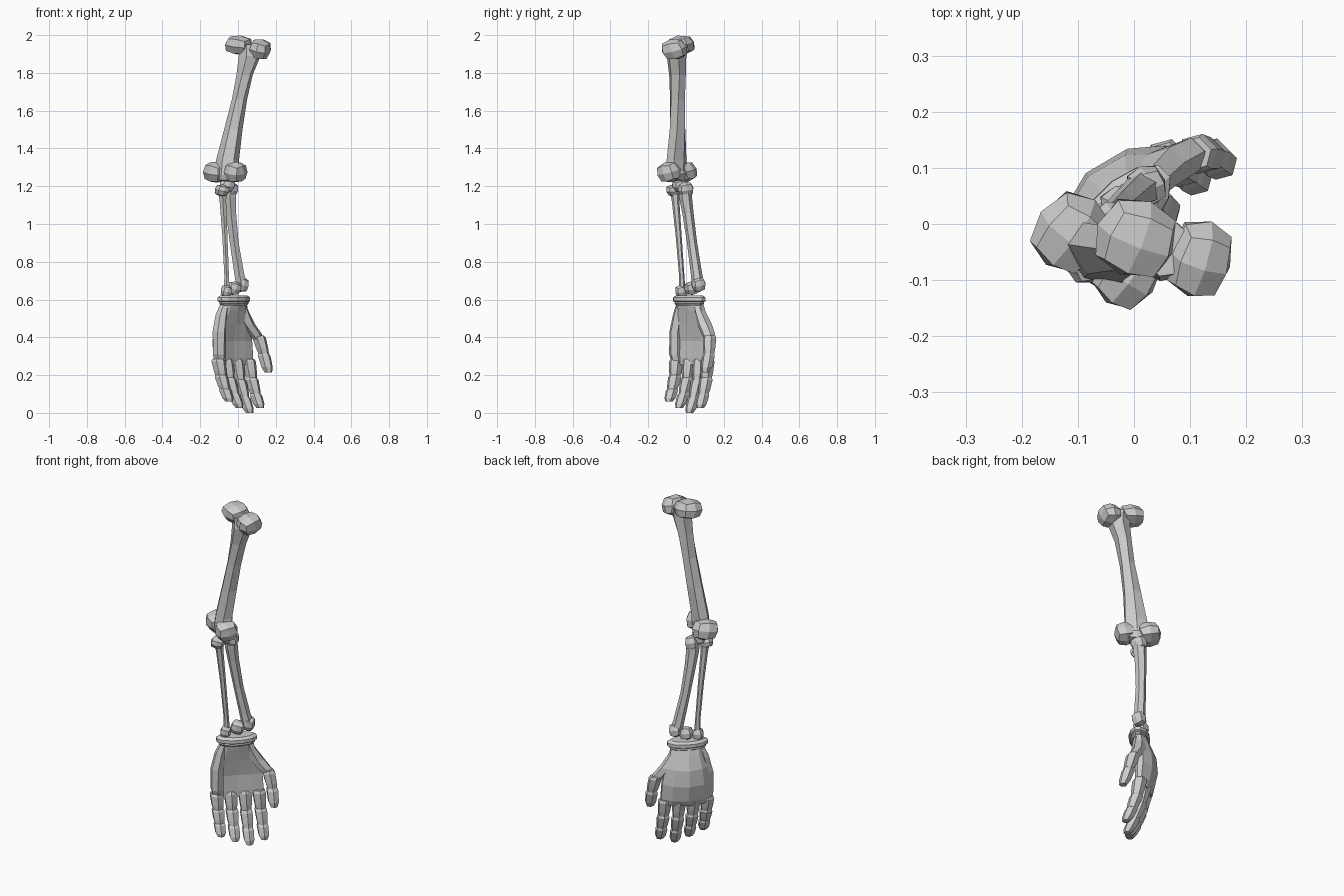
import bpy, bmesh
from math import cos, sin, pi, radians
from mathutils import Matrix, Euler

HAND = Matrix.Rotation(radians(45), 4, 'Z')   # hand frame: x across palm, y towards back of hand


def finish(name, bm, mat=Matrix()):
    bmesh.ops.recalc_face_normals(bm, faces=bm.faces)
    me = bpy.data.meshes.new(name)
    bm.to_mesh(me)
    bm.free()
    me.transform(mat)
    ob = bpy.data.objects.new(name, me)
    bpy.context.collection.objects.link(ob)


def loft(name, rings, n=8, rot=0, mat=Matrix()):
    """rings: (x, y, z, rx, ry, turn, bend) stacked along z, capped."""
    bm = bmesh.new()
    loops = []
    for x, y, z, rx, ry, turn, bend in rings:
        loop = []
        for i in range(n):
            a = 2 * pi * (i + .5) / n + rot
            u, v = rx * cos(a), ry * sin(a)
            v -= bend * cos(a) ** 2
            t = radians(turn)
            loop.append(bm.verts.new((x + u * cos(t) - v * sin(t), y + u * sin(t) + v * cos(t), z)))
        loops.append(loop)
    for a, b in zip(loops, loops[1:]):
        for i in range(n):
            j = (i + 1) % n
            bm.faces.new((a[i], a[j], b[j], b[i]))
    bm.faces.new(loops[0])
    bm.faces.new(loops[-1])
    finish(name, bm, mat)


def knob(name, c, r, turn=0, tilt=0):
    """Faceted lump: a once-divided cube pulled most of the way to a ball."""
    bm = bmesh.new()
    bmesh.ops.create_cube(bm, size=2)
    bmesh.ops.subdivide_edges(bm, edges=bm.edges[:], cuts=1, use_grid_fill=True)
    for v in bm.verts:
        v.co = v.co.normalized() * .85 + v.co * .15
        v.co = Euler((radians(tilt), radians(tilt), 0)).to_matrix() @ v.co
        v.co = (v.co.x * r[0], v.co.y * r[1], v.co.z * r[2])
    finish(name, bm, Matrix.Translation(c) @ Matrix.Rotation(radians(turn), 4, 'Z'))


# Upper arm bone
loft("upper_arm_shaft", [
    (-.06, -.055, 1.26, .078, .05, -35, 0), (-.055, -.05, 1.34, .066, .048, -35, 0),
    (-.025, -.045, 1.5, .05, .045, -30, 0), (.008, -.045, 1.66, .04, .043, -25, 0),
    (.035, -.045, 1.79, .044, .046, -17, 0), (.062, -.05, 1.89, .06, .054, -17, 0),
    (.06, -.045, 1.95, .062, .05, -17, 0)], 6)
knob("shoulder_knob_inner", (0.003, -.025, 1.948), (.074, .072, .052), -20, 12)
knob("shoulder_knob_outer", (.117, -.062, 1.925), (.058, .072, .056), -15, 15)
knob("elbow_knob_inner", (-.113, -.015, 1.275), (.066, .074, .058), -35, 12)
knob("elbow_knob_outer", (-.012, -.09, 1.275), (.056, .064, .056), -35, 12)
knob("elbow_bridge", (-.06, -.05, 1.265), (.07, .052, .045), -35)

# Forearm bones
loft("thick_forearm_shaft", [
    (.02, .065, .67, .034, .034, 0, 0), (.006, .055, .74, .03, .03, 0, 0),
    (-.02, .032, .9, .027, .027, 0, 0), (-.037, .01, 1.06, .031, .03, 0, 0),
    (-.042, -.002, 1.14, .035, .034, 0, 0), (-.042, -.005, 1.19, .035, .035, 0, 0)], 6)
loft("thin_forearm_shaft", [
    (-.06, -.02, .63, .02, .018, 0, 0), (-.06, -.022, .72, .014, .014, 0, 0),
    (-.07, -.04, .95, .016, .016, 0, 0), (-.08, -.055, 1.12, .02, .02, 0, 0),
    (-.083, -.06, 1.18, .026, .026, 0, 0)], 6)
for name, c, r in [
        ("thin_bone_head", (-.085, -.065, 1.178), (.04, .042, .032)),
        ("thick_bone_head", (-.037, -.002, 1.185), (.038, .044, .039)),
        ("forearm_notch", (-.058, -.035, 1.205), (.042, .04, .036)),
        ("thick_bone_foot", (.022, .067, .68), (.036, .038, .041)),
        ("thick_bone_inner_foot", (-.022, .03, .66), (.04, .04, .037)),
        ("thin_bone_foot", (-.062, -.025, .645), (.03, .034, .034))]:
    knob(name, c, r, 20, 12)

# Wrist cuff
loft("wrist_cuff", [
    (-.003, .028, z, rx, ry, 0, 0) for z, rx, ry in
    [(.568, .09, .042), (.578, .1, .05), (.586, .1, .048), (.592, .112, .056),
     (.61, .112, .055), (.622, .092, .042)]], 12, 0, HAND)

# Gently cupped palm with fleshy pads at both sides
loft("palm", [
    (wc, uc, z, a, b, 0, bend) for z, wc, uc, a, b, bend in
    [(.255, .006, .062, .135, .028, .025), (.29, .006, .07, .145, .037, .032),
     (.38, .003, .08, .142, .045, .038), (.47, .002, .068, .125, .05, .03),
     (.54, 0, .046, .1, .045, .012), (.59, -.003, .03, .09, .04, 0)]], 10, 0, HAND)
loft("little_finger_pad", [
    (-.1, .035, .265, .03, .026, 0, 0), (-.108, .03, .31, .036, .034, 0, 0),
    (-.107, .033, .43, .036, .038, 0, 0), (-.088, .035, .52, .032, .034, 0, 0),
    (-.07, .03, .58, .02, .025, 0, 0)], 6, 0, HAND)
loft("thumb_pad", [
    (.163, .01, .385, .026, .026, 0, 0), (.145, .02, .42, .04, .034, 0, 0),
    (.105, .033, .47, .042, .038, 0, 0), (.075, .033, .53, .03, .034, 0, 0),
    (.055, .03, .58, .02, .025, 0, 0)], 6, 0, HAND)


# Fingers: tapered segments between joints
def digit(name, joints, r):
    for k, (p, q) in enumerate(zip(joints, joints[1:])):
        s = r * (1 - .07 * k)
        last = k == len(joints) - 2
        rings = []
        for t, f in [(0, .82), (.14, 1), (.72, .9), (1, .6 if last else .78)]:
            x, y, z = [a + (b - a) * t for a, b in zip(p, q)]
            rings.append((x, y, z, s * f, s * f, 0, 0))
        loft(f"{name}_segment_{k + 1}", rings, 6, 0, HAND)


for name, wb, wt, ub, tip in [("little_finger", -.11, -.097, .038, .06), ("ring_finger", -.032, -.02, .058, .027),
                              ("middle_finger", .046, .057, .058, 0), ("index_finger", .12, .136, .042, .025)]:
    steps = [(0, 0), (.38, .22), (.7, .57), (1, 1)]
    digit(name, [(wb + (wt - wb) * t, ub + (-.03 - ub) * v, .285 + (tip - .285) * t) for t, v in steps], .039)
digit("thumb", [(.165, .012, .41), (.182, -.01, .315), (.187, -.04, .215)], .037)
